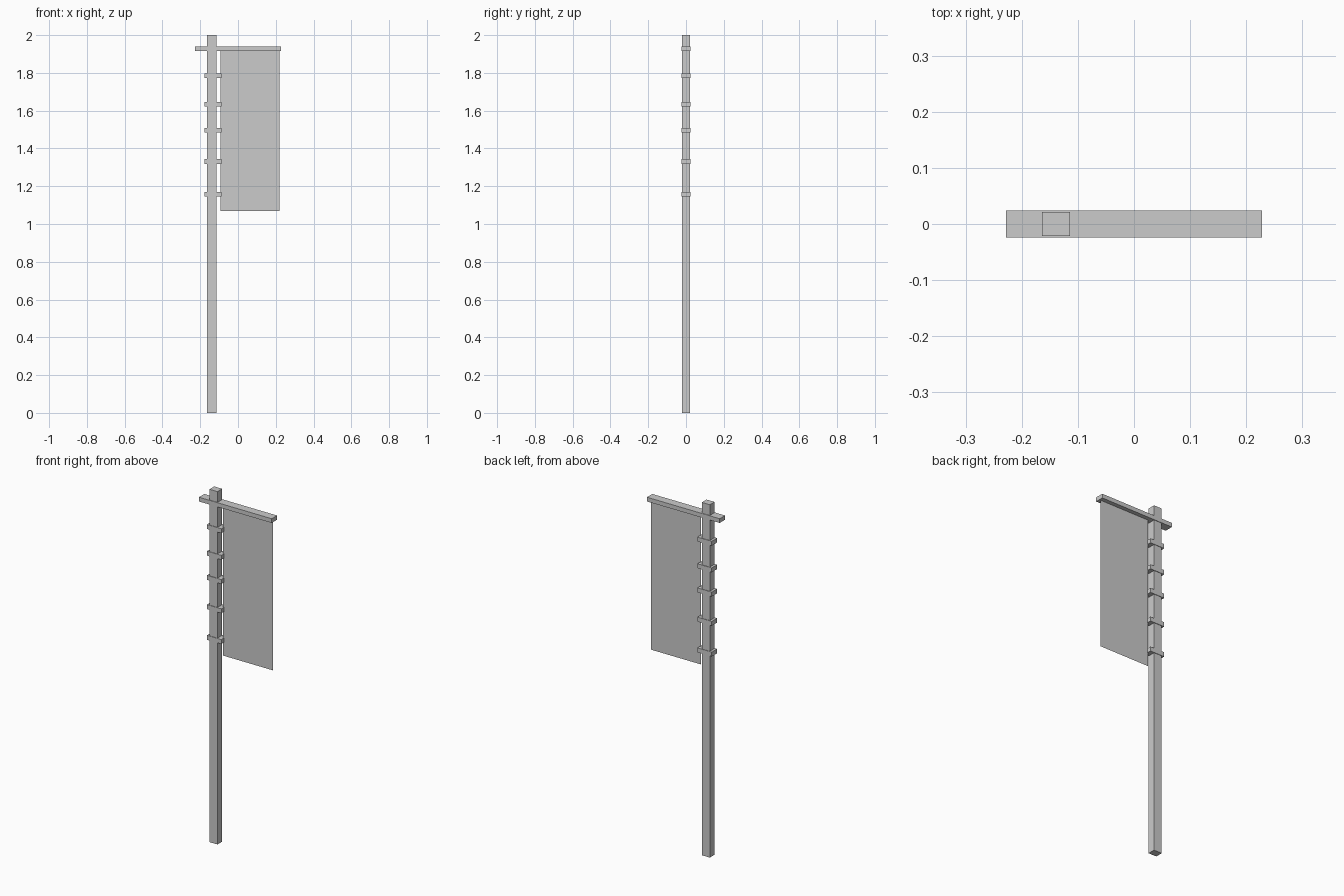
import bpy

if "Cube" in bpy.data.objects:
    bpy.data.objects.remove(bpy.data.objects["Cube"])


def box(name, x0, x1, y0, y1, z0, z1):
    bpy.ops.mesh.primitive_cube_add(size=1, location=((x0 + x1) / 2, (y0 + y1) / 2, (z0 + z1) / 2))
    ob = bpy.context.object
    ob.name = name
    ob.scale = (x1 - x0, y1 - y0, z1 - z0)
    bpy.ops.object.transform_apply(location=False, rotation=False, scale=True)
    return ob


# Upright pole and the crossbar near its top
box("pole", -0.164, -0.114, -0.021, 0.021, 0, 2)
box("crossbar", -0.228, 0.228, -0.024, 0.024, 1.915, 1.939)

# Binding loops holding the banner edge to the pole
for i, z in enumerate((1.157, 1.331, 1.497, 1.634, 1.785)):
    box(f"binding_{i + 1}", -0.178, -0.088, -0.024, 0.024, z - 0.0125, z + 0.0125)

# Banner cloth: a single flat sheet hanging from the crossbar
mesh = bpy.data.meshes.new("banner")
mesh.from_pydata([(-0.093, 0, 1.068), (0.219, 0, 1.068), (0.219, 0, 1.92), (-0.093, 0, 1.92)],
                 [], [(0, 1, 2, 3)])
bpy.context.collection.objects.link(bpy.data.objects.new("banner", mesh))
